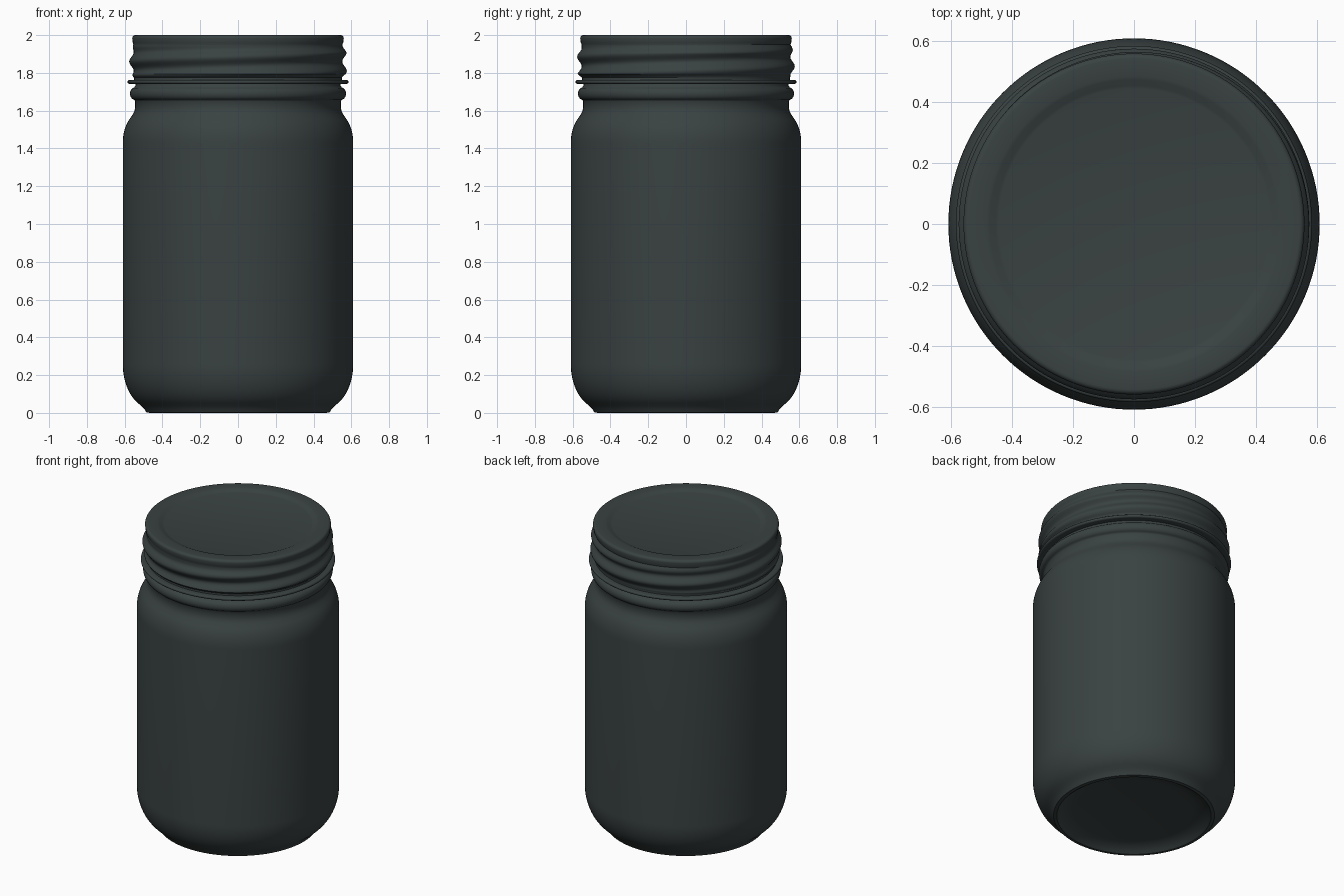
import bpy, math

if "Cube" in bpy.data.objects:
    bpy.data.objects.remove(bpy.data.objects["Cube"])

SEG = 128
mat = bpy.data.materials.new("dark_slate")
mat.diffuse_color = (0.042, 0.054, 0.054, 1)
mat.use_nodes = True
mat.node_tree.nodes["Principled BSDF"].inputs["Base Color"].default_value = mat.diffuse_color


def revolve(name, profile, radius_offset=None):
    """Spin (radius, z) points about z; a radius of 0 closes to one pole."""
    verts, faces, rings = [], [], []
    for r, z in profile:
        start = len(verts)
        if r == 0:
            verts.append((0, 0, z))
            rings.append([start] * SEG)
            continue
        for i in range(SEG):
            a = 2 * math.pi * i / SEG
            rr = r + (radius_offset(a, z) if radius_offset else 0)
            verts.append((rr * math.cos(a), rr * math.sin(a), z))
        rings.append(list(range(start, start + SEG)))
    for lo, hi in zip(rings, rings[1:]):
        for i in range(SEG):
            j = (i + 1) % SEG
            faces.append(list(dict.fromkeys((lo[i], lo[j], hi[j], hi[i]))))
    mesh = bpy.data.meshes.new(name)
    mesh.from_pydata(verts, [], faces)
    mesh.materials.append(mat)
    obj = bpy.data.objects.new(name, mesh)
    bpy.context.collection.objects.link(obj)
    bpy.ops.object.select_all(action='DESELECT')
    bpy.context.view_layer.objects.active = obj
    obj.select_set(True)
    bpy.ops.object.shade_smooth_by_angle(angle=math.radians(40))
    return obj


def arc(cr, cz, rr, rz, a0, a1, n):
    """Elliptical arc in the (radius, z) plane, angles in degrees."""
    out = []
    for i in range(n + 1):
        a = math.radians(a0 + (a1 - a0) * i / n)
        out.append((cr + rr * math.cos(a), cz + rz * math.sin(a)))
    return out


# Jar body: recessed base, rounded heel, straight wall, shoulder, neck bead
body = [(0, 0.045), (0.36, 0.04), (0.42, 0.03), (0.45, 0.01), (0.465, 0.0),
        (0.485, 0.003), (0.497, 0.022), (0.512, 0.037)]
body += arc(0.46, 0.26, 0.15, 0.235, -62, 0, 12)
body += [(0.61, 0.85)]
body += arc(0.50, 1.43, 0.11, 0.17, 0, 48, 8)
body += [(0.557, 1.58), (0.548, 1.598), (0.545, 1.615), (0.545, 1.65)]
body += arc(0.545, 1.69, 0.027, 0.033, -80, 80, 10)
body += [(0.542, 1.735), (0.535, 1.79), (0.535, 1.95)]
# Inner glass wall
body += [(0.49, 1.95), (0.49, 1.62), (0.56, 1.43), (0.56, 0.26),
         (0.52, 0.13), (0.43, 0.09), (0, 0.09)]
revolve("jar_body", body)


# Lid: helical thread ridges that fade out near both ends of the skirt
def thread(a, z):
    if not 1.775 < z < 1.955:
        return 0
    turn = (z - 1.81) / 0.1 - a / (2 * math.pi)
    wave = 0.5 + 0.5 * math.cos(2 * math.pi * turn)
    fade = min(1, (z - 1.775) / 0.02, (1.955 - z) / 0.05)
    return 0.024 * wave * fade


lid = [(0.542, 1.742), (0.575, 1.742)]
lid += arc(0.575, 1.752, 0.010, 0.010, -90, 90, 6)
lid += [(0.55, 1.763), (0.55, 1.775)]
lid += [(0.552, 1.775 + 0.18 * i / 36) for i in range(1, 36)]
lid += [(0.557, 1.96)]
lid += arc(0.543, 1.983, 0.017, 0.017, 0, 90, 6)
lid += [(0.485, 2.0), (0.474, 1.997), (0.455, 1.988), (0.445, 1.985), (0, 1.985)]
revolve("threaded_lid", lid, thread)
